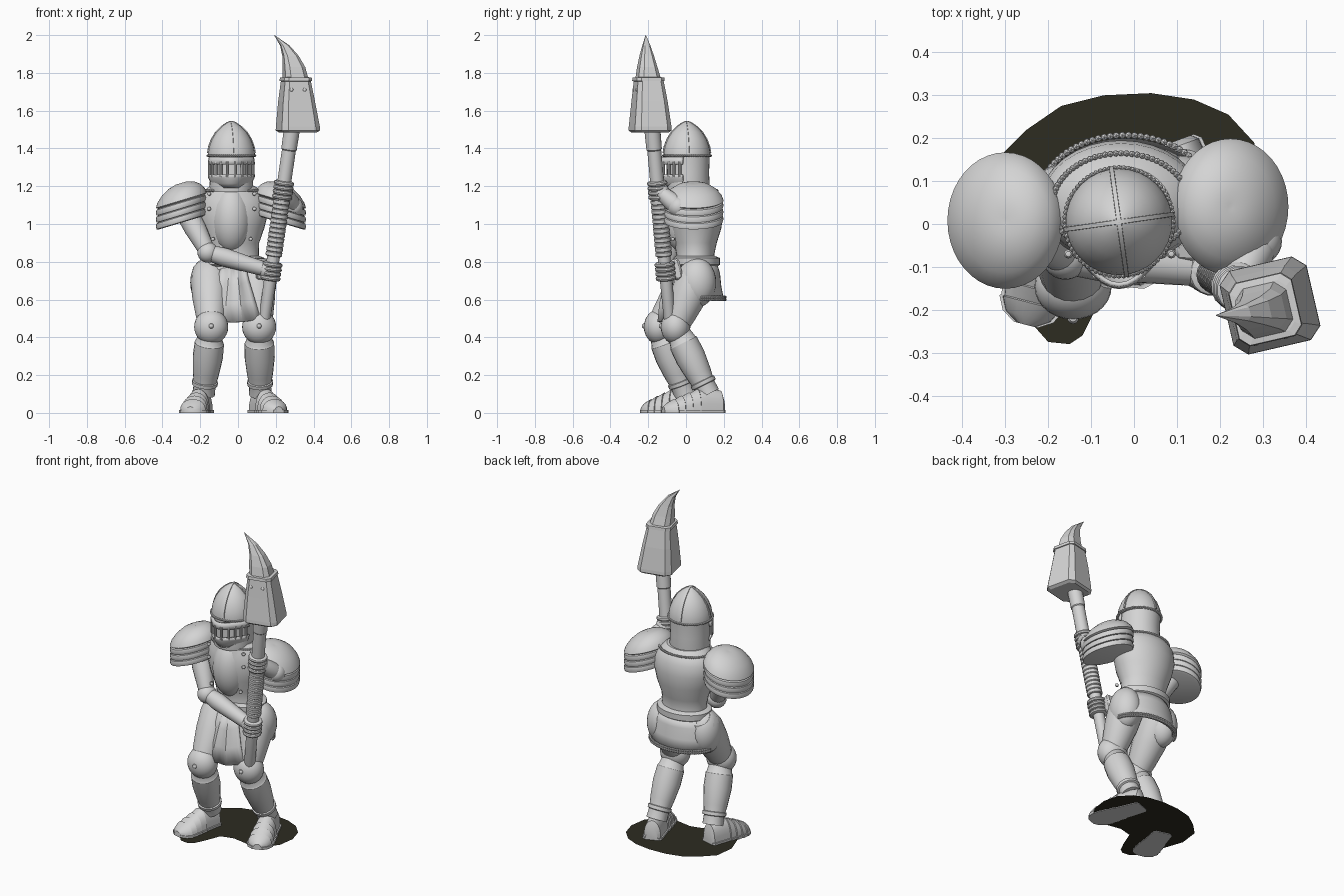
import bpy, bmesh, math
from mathutils import Vector, Matrix

if "Cube" in bpy.data.objects:
    bpy.data.objects.remove(bpy.data.objects["Cube"])

V = Vector
TAU = math.tau


def material(name, rgb):
    m = bpy.data.materials.new(name)
    m.diffuse_color = (*rgb, 1)
    m.use_nodes = True
    m.node_tree.nodes["Principled BSDF"].inputs["Base Color"].default_value = m.diffuse_color
    return m


STEEL = material("pale_grey", (0.66, 0.66, 0.66))
DARK = material("dark_olive", (0.026, 0.025, 0.015))


def make(name, bm, mat=STEEL):
    bmesh.ops.recalc_face_normals(bm, faces=bm.faces[:])
    me = bpy.data.meshes.new(name)
    bm.to_mesh(me)
    bm.free()
    me.materials.append(mat)
    ob = bpy.data.objects.new(name, me)
    bpy.context.collection.objects.link(ob)
    return ob


def loft(name, rings, closed=True, caps=True):
    """Skin a list of equal-length point loops."""
    bm = bmesh.new()
    rows = [[bm.verts.new(p) for p in r] for r in rings]
    n = len(rows[0])
    for a, b in zip(rows, rows[1:]):
        for i in range(n if closed else n - 1):
            j = (i + 1) % n
            bm.faces.new((a[i], a[j], b[j], b[i]))
    if closed and caps:
        bm.faces.new(rows[0])
        bm.faces.new(rows[-1])
    return make(name, bm)


def oval(x, y, z, rx, ry, n=32, slope=0.0):
    return [V((x + rx * math.cos(TAU * i / n), y + ry * math.sin(TAU * i / n),
               z + slope * rx * math.cos(TAU * i / n))) for i in range(n)]


def limb(name, pts, n=20):
    """Round tube through (x, y, z, radius) points."""
    d = V(pts[-1][:3]) - V(pts[0][:3])
    m = d.to_track_quat('Z', 'Y').to_matrix()
    return loft(name, [[V(p[:3]) + m @ q for q in oval(0, 0, 0, p[3], p[3], n)] for p in pts])


def span(a, b, prof):
    """Points on the line a-b from (t, radius) pairs."""
    return [(*V(a).lerp(V(b), t), r) for t, r in prof]


def ball(name, c, r, seg=24):
    bm = bmesh.new()
    r = (r, r, r) if isinstance(r, float) else r
    bmesh.ops.create_uvsphere(bm, u_segments=seg, v_segments=seg // 2, radius=1,
                              matrix=Matrix.Translation(c) @ Matrix.Diagonal((*r, 1)))
    return make(name, bm)


def beads(name, pts, r):
    """Mail trim: a row of tiny links."""
    bm = bmesh.new()
    for p in pts:
        bmesh.ops.create_icosphere(bm, subdivisions=1, radius=r, matrix=Matrix.Translation(p))
    return make(name, bm)


def shell(ob, t):
    ob.modifiers.new("thickness", 'SOLIDIFY').thickness = t
    return ob


# ---- helmet
HX, HY = -0.035, 0.005
dome = [(0.124, 1.355), (0.124, 1.375), (0.118, 1.41), (0.103, 1.45), (0.08, 1.487),
        (0.05, 1.517), (0.02, 1.538), (0.003, 1.545)]
loft("helmet_dome", [oval(HX, HY, z, r, r) for r, z in dome])
loft("helmet_neck", [oval(HX, HY + 0.005, z, r, r) for r, z in
                     [(0.113, 1.17), (0.116, 1.2), (0.112, 1.27), (0.116, 1.36)]])
for k in range(4):
    a = math.radians(8 + 90 * k)
    u, w = V((math.cos(a), math.sin(a), 0)), V((-math.sin(a), math.cos(a), 0))
    loft("helmet_ridge", [[V((HX, HY, z)) + u * (r + o) + w * s for o, s in
                           [(-0.006, -0.006), (0.006, -0.005), (0.006, 0.005), (-0.006, 0.006)]]
                          for r, z in dome[1:]])
beads("helmet_trim", oval(HX, HY, 1.362, 0.126, 0.126, 72), 0.007)


def visor_point(deg, z, off=0.0):
    a = math.radians(deg)
    r = 0.121 + off + 0.03 * max(0, math.cos(a)) ** 8
    return V((HX + r * math.sin(a), HY - r * math.cos(a), z))


for name, rows in [("visor_brow", [(1.355, 0), (1.335, 0.004), (1.315, 0.006)]),
                   ("visor_chin", [(1.262, 0.006), (1.245, 0.004), (1.215, -0.012), (1.19, -0.028)])]:
    shell(loft(name, [[visor_point(d, z, o) for d in range(-80, 81, 8)] for z, o in rows],
               closed=False), 0.01)
for d in range(-72, 73, 16):
    limb("visor_bar", [(*visor_point(d, z), 0.008) for z in (1.25, 1.33)], 8)

# ---- torso
loft("torso", [oval(x, y, z, rx, ry) for z, x, y, rx, ry in [
    (0.76, -0.025, 0.05, 0.15, 0.115), (0.84, -0.025, 0.05, 0.135, 0.1),
    (0.9, -0.03, 0.05, 0.142, 0.113), (0.98, -0.03, 0.05, 0.17, 0.138),
    (1.06, -0.03, 0.05, 0.19, 0.145), (1.13, -0.03, 0.05, 0.185, 0.138),
    (1.17, -0.03, 0.045, 0.16, 0.12), (1.2, -0.03, 0.03, 0.12, 0.105)]])
ball("breastplate", (-0.035, 0.0, 1.03), (0.11, 0.125, 0.185), 32)
beads("collar_trim", oval(-0.03, 0.045, 1.177, 0.16, 0.12, 80), 0.008)
for s in (-1, 1):
    for z in (1.08, 1.16, 0.92):
        ball("breast_rivet", (-0.033 + s * (0.12 if z > 1 else 0.1), -0.07, z), 0.011, 10)
loft("belt", [oval(-0.025, 0.05, z, r, r - 0.035) for r, z in
              [(0.15, 0.775), (0.165, 0.785), (0.165, 0.82), (0.14, 0.83)]])

# ---- skirt, front cloth and pouch


def back_arc(z, rx, ry, step=10):
    return [V((-0.02 + rx * math.cos(math.radians(d)), 0.05 + ry * math.sin(math.radians(d)), z))
            for d in range(-20, 201, step)]


shell(loft("back_skirt", [back_arc(*r) for r in
           [(0.79, 0.15, 0.115), (0.74, 0.18, 0.13), (0.67, 0.195, 0.137), (0.605, 0.2, 0.15)]],
           closed=False), 0.012)
beads("skirt_trim", [p for z in (0.6, 0.613) for p in back_arc(z, 0.205, 0.157, 4)[8:-8]], 0.009)
cloth = []
for z, hw, y in [(0.8, 0.06, -0.075), (0.7, 0.085, -0.115), (0.6, 0.115, -0.14), (0.5, 0.145, -0.15)]:
    cloth.append([V((-0.025 + u / 6 * hw, y + 0.045 * (u / 6) ** 2 + 0.006 * math.cos(u * 1.6),
                     z - 0.02 * (1 - (u / 6) ** 2))) for u in range(-6, 7)])
shell(loft("front_cloth", cloth, closed=False), 0.012)
bm = bmesh.new()
bmesh.ops.create_cube(bm, matrix=Matrix.Translation((0.13, -0.05, 0.76)) @
                      Matrix.Rotation(0.25, 4, 'X') @ Matrix.Diagonal((0.07, 0.05, 0.11, 1)))
make("hip_pouch", bm).modifiers.new("soft_edge", 'BEVEL').width = 0.01

# ---- legs


def foot(name, heel, toe):
    heel, toe = V((*heel, 0)), V((*toe, 0))
    d = toe - heel
    w = V((-d.y, d.x, 0)).normalized()
    steps = [(0, 0.035, 0.07), (0.04, 0.05, 0.11), (0.3, 0.055, 0.125), (0.42, 0.057, 0.115),
             (0.43, 0.063, 0.118), (0.56, 0.062, 0.095), (0.57, 0.068, 0.1), (0.69, 0.066, 0.078),
             (0.7, 0.071, 0.083), (0.81, 0.066, 0.06), (0.82, 0.07, 0.065), (0.93, 0.054, 0.045),
             (1, 0.022, 0.025)]
    arc = [math.pi * i / 12 for i in range(13)]
    loft(name, [[heel + d * t + w * hw * math.cos(a) + V((0, 0, 0.008 + h * math.sin(a) ** 0.8
                 if 0 < a < 3.14 else 0.008)) for a in arc] for t, hw, h in steps])
    rim = [heel + d * t + w * s * (hw + 0.007) for s, seq in ((1, steps), (-1, steps[::-1]))
           for t, hw, _ in seq]
    loft(name + "_sole", [rim, [p + V((0, 0, 0.016)) for p in rim]])


for side, hip, knee, ankle, heel, toe in [
        ("left", (-0.15, 0.06, 0.76), (-0.142, -0.145, 0.455), (-0.182, -0.005, 0.1),
         (-0.18, 0.045), (-0.252, -0.235)),
        ("right", (0.09, 0.07, 0.76), (0.112, -0.055, 0.455), (0.118, 0.12, 0.1),
         (0.1, 0.195), (0.216, -0.12))]:
    limb(side + "_thigh", span(hip, knee, [(-0.1, 0.06), (0, 0.09), (0.2, 0.102), (0.5, 0.096),
                                           (0.8, 0.08), (1, 0.065)]))
    ball(side + "_knee", knee, (0.09, 0.078, 0.092), 28)
    ball(side + "_knee_boss", V(knee) + V((0, -0.075, 0.005)), 0.014, 10)
    limb(side + "_shin", span(knee, ankle, [(0.1, 0.062), (0.22, 0.072), (0.24, 0.078), (0.45, 0.08),
                                            (0.7, 0.069), (0.86, 0.058), (1.0, 0.06)]))
    limb(side + "_ankle_cuff", span(knee, ankle, [(0.8, 0.06), (0.81, 0.069), (0.86, 0.068), (0.87, 0.058)]))
    foot(side + "_foot", heel, toe)
# outer hip plates
for s, x, y in ((-1, -0.165, 0.04), (1, 0.115, 0.06)):
    ball("hip_plate", (x, y, 0.69), (0.088, 0.1, 0.13), 28)

# ---- shoulders with stacked lames
prof = [(0.006, 0.11), (0.03, 0.112), (0.07, 0.1), (0.105, 0.075), (0.128, 0.045), (0.137, 0.02)]
for k in range(3):
    z = 0.012 - 0.036 * k
    prof += [(0.124, z), (0.134, z - 0.004), (0.137, z - 0.018), (0.133, z - 0.034)]
prof += [(0.12, -0.098)]
for side, s, x, y in (("left", -1, -0.3, 0.008), ("right", 1, 0.225, 0.04)):
    loft(side + "_shoulder", [oval(x, y, 1.105 + z, r * 0.985, r * 1.16, 40, -s * 0.3) for r, z in prof])

# ---- polearm shaft
A, B = V((0.138, -0.085, 0.48)), V((0.288, -0.18, 1.52))


def shaft(z):
    return A.lerp(B, (z - A.z) / (B.z - A.z))


limb("shaft", [(*shaft(z), r) for z, r in [(0.48, 0.024), (0.5, 0.031), (0.83, 0.034), (1.2, 0.037),
                                           (1.39, 0.037), (1.395, 0.041), (1.52, 0.043)]])
grip = []
for k in range(12):
    z = 0.83 + k * 0.025
    grip += [(*shaft(z), 0.039), (*shaft(z + 0.004), 0.044), (*shaft(z + 0.021), 0.044)]
limb("shaft_wrap", grip)

# ---- arms and hands
LH, RH = shaft(0.75), shaft(1.18)
for side, sh, el, hand in (("left", (-0.27, 0.01, 1.06), (-0.16, -0.075, 0.85), LH),
                           ("right", (0.23, 0.05, 1.08), (0.29, -0.04, 1.09), RH)):
    limb(side + "_upper_arm", span(sh, el, [(0, 0.06), (0.4, 0.058), (0.9, 0.045), (1, 0.04)]))
    ball(side + "_elbow", el, (0.055, 0.055, 0.055))
    limb(side + "_forearm", span(el, hand, [(0, 0.042), (0.25, 0.05), (0.6, 0.043), (0.8, 0.04), (0.95, 0.036)]))
    back = (V(el) - hand).normalized()
    ball(side + "_palm", hand + back * 0.025, (0.045, 0.045, 0.05), 20)
    for k in range(4):
        c = hand.z - 0.036 + 0.024 * k
        limb(side + "_finger", [(*shaft(c + dz), r) for dz, r in
             [(-0.012, 0.044), (-0.008, 0.052), (0, 0.055), (0.008, 0.052), (0.012, 0.044)]], 16)

# ---- polearm head
ROT = math.radians(13)


def square(x, y, z, hx, hy, ch=0.72):
    pts = [(1, -ch), (1, ch), (ch, 1), (-ch, 1), (-1, ch), (-1, -ch), (-ch, -1), (ch, -1)]
    m = Matrix.Rotation(ROT, 3, 'Z')
    return [V((x, y, z)) + m @ V((px * hx, py * hy, 0)) for px, py in pts]


loft("blade_socket", [square(*r) for r in [
    (0.317, -0.19, 1.485, 0.088, 0.088), (0.317, -0.19, 1.495, 0.104, 0.1),
    (0.317, -0.19, 1.515, 0.103, 0.099), (0.31, -0.193, 1.65, 0.086, 0.084),
    (0.306, -0.198, 1.77, 0.068, 0.068)]])
loft("blade_collar", [square(0.306, -0.199, z, h, h) for z, h in
                      [(1.755, 0.066), (1.757, 0.076), (1.775, 0.074), (1.777, 0.06)]])
loft("blade_tip", [square(*r, 0.6) for r in [
    (0.305, -0.2, 1.765, 0.062, 0.062), (0.296, -0.205, 1.83, 0.055, 0.048),
    (0.278, -0.208, 1.89, 0.04, 0.034), (0.248, -0.21, 1.945, 0.023, 0.019),
    (0.192, -0.213, 2.0, 0.001, 0.001)]])
for x in (0.282, 0.352):
    ball("blade_rivet", (x, -0.273 + (x - 0.282) * 0.23, 1.71), 0.012, 10)

# ---- ground patch
outline = [(-0.32, 0.15), (-0.25, 0.22), (-0.17, 0.275), (-0.07, 0.3), (0.04, 0.305), (0.14, 0.29),
           (0.22, 0.255), (0.28, 0.19), (0.305, 0.1), (0.29, 0), (0.24, -0.07), (0.14, -0.1),
           (0.03, -0.08), (-0.05, -0.1), (-0.09, -0.2), (-0.12, -0.26), (-0.15, -0.28), (-0.2, -0.275),
           (-0.24, -0.23), (-0.29, -0.1), (-0.335, 0.03)]
bm = bmesh.new()
f = bm.faces.new([bm.verts.new((x, y, 0.004)) for x, y in outline])
bmesh.ops.triangulate(bm, faces=[f])
make("ground_patch", bm, DARK)

# ---- smooth shading with kept edges
for ob in bpy.context.scene.objects:
    ob.select_set(True)
    bpy.context.view_layer.objects.active = ob
bpy.ops.object.shade_smooth_by_angle(angle=math.radians(35))
for ob in bpy.context.scene.objects:
    if ob.name.startswith("blade_") and "rivet" not in ob.name:
        for p in ob.data.polygons:
            p.use_smooth = False
